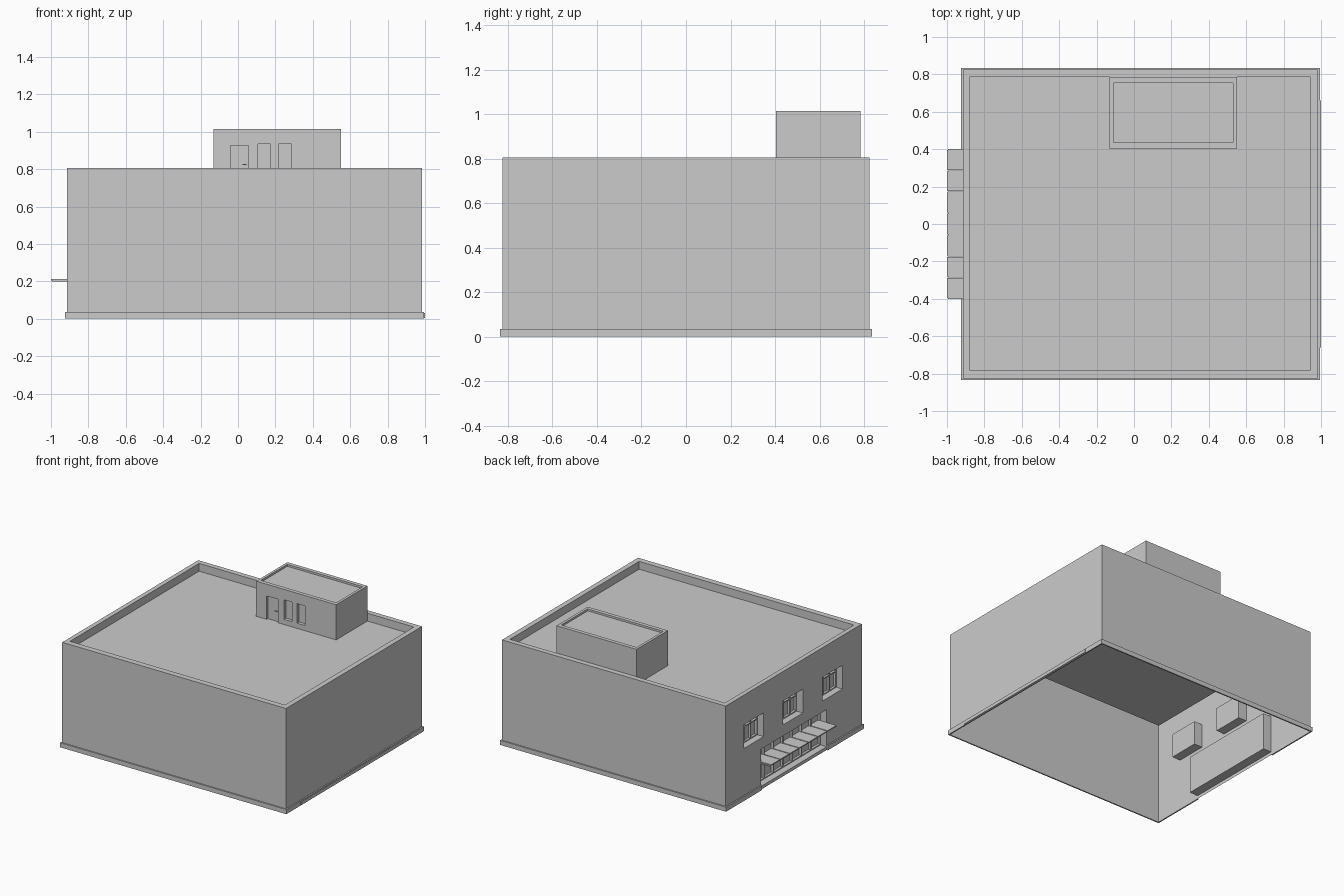
import bpy, bmesh

if "Cube" in bpy.data.objects:
    bpy.data.objects.remove(bpy.data.objects["Cube"])


def box(name, x, y, z):
    """Axis-aligned box from (min, max) pairs."""
    bm = bmesh.new()
    bmesh.ops.create_cube(bm, size=1)
    for v in bm.verts:
        v.co = [r[0] if c < 0 else r[1] for c, r in zip(v.co, (x, y, z))]
    me = bpy.data.meshes.new(name)
    bm.to_mesh(me)
    bm.free()
    ob = bpy.data.objects.new(name, me)
    bpy.context.collection.objects.link(ob)
    return ob


def carve(ob, cuts, floor):
    """Cut box pockets, then leave the underside open."""
    for c in cuts:
        cutter = box("cutter", *c)
        m = ob.modifiers.new("cut", 'BOOLEAN')
        m.operation, m.solver, m.object = 'DIFFERENCE', 'EXACT', cutter
        bpy.context.view_layer.objects.active = ob
        bpy.ops.object.modifier_apply(modifier=m.name)
        bpy.data.objects.remove(cutter)
    bm = bmesh.new()
    bm.from_mesh(ob.data)
    low = [f for f in bm.faces if all(abs(v.co.z - floor) < 1e-4 for v in f.verts)]
    bmesh.ops.delete(bm, geom=low, context='FACES')
    bm.to_mesh(ob.data)
    bm.free()


def glazing(name, y, z, columns, transom, x=-0.845, depth=0.018, t=0.008):
    """Frame, mullions and transom standing in front of a recess back."""
    xs = (x - depth, x)
    for i in range(columns + 1):
        c = y[0] + t / 2 + (y[1] - y[0] - t) * i / columns
        box(name + "_mullion", xs, (c - t / 2, c + t / 2), z)
    for h in (z[0], transom, z[1] - t):
        box(name + "_rail", xs, y, (h, h + t))


# Main hall: roof pocket, three windows and the entrance on the left wall
ROOF, WALL, BACK = 0.745, -0.915, -0.845
win_y = [(c - 0.12, c + 0.12) for c in (-0.47, 0.01, 0.485)]
win_z = (0.395, 0.577)
entry_y, entry_z = (-0.4, 0.4), (0.025, 0.31)
hall = box("hall", (WALL, 0.985), (-0.825, 0.825), (0, 0.805))
cuts = [((-0.88, 0.945), (-0.78, 0.785), (ROOF, 0.9)),
        ((-1, BACK), entry_y, entry_z)]
cuts += [((-1, BACK), y, win_z) for y in win_y]
carve(hall, cuts, 0)

# Window and entrance joinery
for y in win_y:
    glazing("window", y, win_z, 3, 0.515)
glazing("entrance", entry_y, entry_z, 7, 0.2)

# Glass canopy over the entrance
step = 0.8 / 7
for i in range(7):
    y0 = -0.4 + i * step
    box("canopy_panel", (-1, BACK), (y0 + 0.004, y0 + step - 0.004), (0.205, 0.213))
for i in range(8):
    y0 = -0.4 + i * (0.8 - 0.008) / 7
    box("canopy_beam", (-0.995, BACK), (y0, y0 + 0.008), (0.198, 0.205))

# Plinth, broken at the entrance
H = (0, 0.035)
box("plinth_right", (0.985, 0.995), (-0.835, 0.835), H)
box("plinth_strip", (0.995, 1.0), (-0.66, 0.66), (0.005, 0.03))
for s in (-1, 1):
    outer = sorted((s * 0.825, s * 0.835))
    box("plinth_side", (-0.925, 0.985), outer, H)
    box("plinth_left", (-0.925, WALL), sorted((s * 0.4, s * 0.825)), H)

# Roof house with shallow roof pocket, door and two windows
house = box("roof_house", (-0.13, 0.55), (0.405, 0.785), (ROOF, 1.015))
carve(house, [((-0.11, 0.53), (0.435, 0.755), (1.0, 1.1)),
              ((-0.04, 0.055), (0.3, 0.42), (0.7, 0.925)),
              ((0.107, 0.175), (0.3, 0.43), (0.785, 0.935)),
              ((0.217, 0.285), (0.3, 0.43), (0.785, 0.935))], ROOF)
box("door_handle", (0.025, 0.045), (0.41, 0.414), (0.822, 0.827))
box("door_handle_stem", (0.04, 0.045), (0.414, 0.42), (0.822, 0.827))
